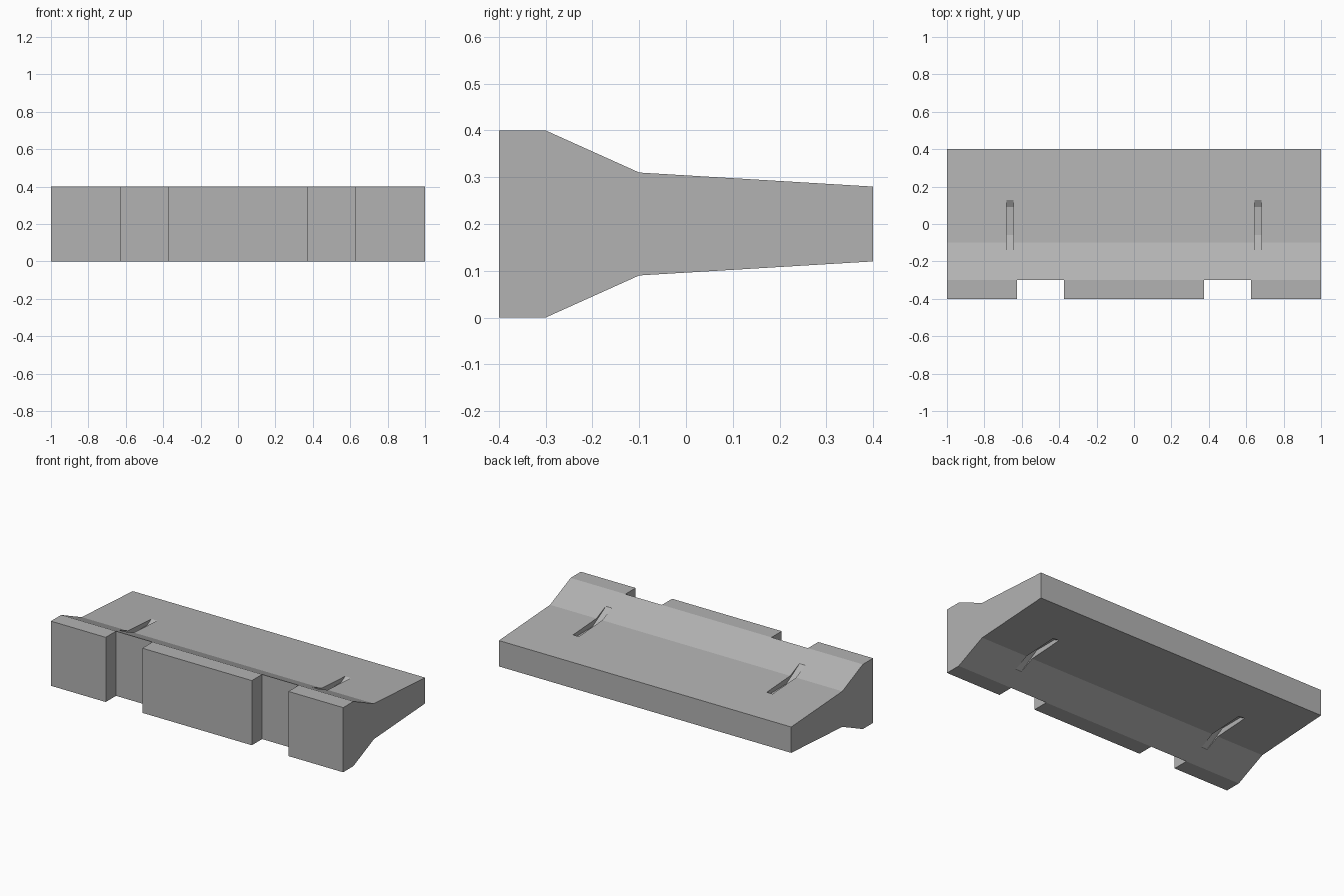
import bpy, bmesh, math
from mathutils import Matrix

cube = bpy.data.objects.get("Cube")
if cube:
    bpy.data.objects.remove(cube, do_unlink=True)

# Single plain grey
grey = bpy.data.materials.new("plain grey")
grey.use_nodes = True
GREY = (0.45, 0.45, 0.45, 1)
grey.diffuse_color = GREY
grey.node_tree.nodes["Principled BSDF"].inputs["Base Color"].default_value = GREY


def prism(name, profile, x0, x1):
    """Extrude a (y, z) profile from x0 to x1."""
    bm = bmesh.new()
    face = bm.faces.new([bm.verts.new((x0, y, z)) for y, z in profile])
    ext = bmesh.ops.extrude_face_region(bm, geom=[face])
    moved = [v for v in ext["geom"] if isinstance(v, bmesh.types.BMVert)]
    bmesh.ops.translate(bm, verts=moved, vec=(x1 - x0, 0, 0))
    bmesh.ops.recalc_face_normals(bm, faces=bm.faces)
    mesh = bpy.data.meshes.new(name)
    bm.to_mesh(mesh)
    bm.free()
    mesh.materials.append(grey)
    obj = bpy.data.objects.new(name, mesh)
    bpy.context.collection.objects.link(obj)
    return obj


def cut(target, cutter):
    """Subtract the cutter from the target, then remove the cutter."""
    mod = target.modifiers.new("cut", 'BOOLEAN')
    mod.operation = 'DIFFERENCE'
    mod.solver = 'EXACT'
    mod.object = cutter
    bpy.context.view_layer.objects.active = target
    bpy.ops.object.modifier_apply(modifier=mod.name)
    bpy.data.objects.remove(cutter, do_unlink=True)


# Flared bar: thick front edge, sloped shoulders, tapering tail
MID = 0.2
upper = [(-0.4, 0.2), (-0.3, 0.2), (-0.1, 0.11), (0.4, 0.08)]
profile = [(y, MID + h) for y, h in upper] + [(y, MID - h) for y, h in reversed(upper)]
body = prism("flared_bar", profile, -1, 1)

# Two full-height notches in the front edge
notch = [(-0.5, -0.1), (-0.3, -0.1), (-0.3, 0.5), (-0.5, 0.5)]
for side in (-1, 1):
    a, b = sorted((side * 0.375, side * 0.625))
    cut(body, prism("notch_cutter", notch, a, b))

# Shallow strap grooves, cut by twelve-sided discs above and below
SIDE = 0.15
radius = SIDE / (2 * math.sin(math.pi / 12))
apothem = SIDE / (2 * math.tan(math.pi / 12))
for side in (-1, 1):
    a, b = sorted((side * 0.643, side * 0.683))
    for up in (-1, 1):
        zc = MID + up * (0.074 + apothem)
        disc = [(0.015 + radius * math.cos(math.radians(15 + 30 * i)),
                 zc + radius * math.sin(math.radians(15 + 30 * i))) for i in range(12)]
        cut(body, prism("groove_cutter", disc, a, b))
